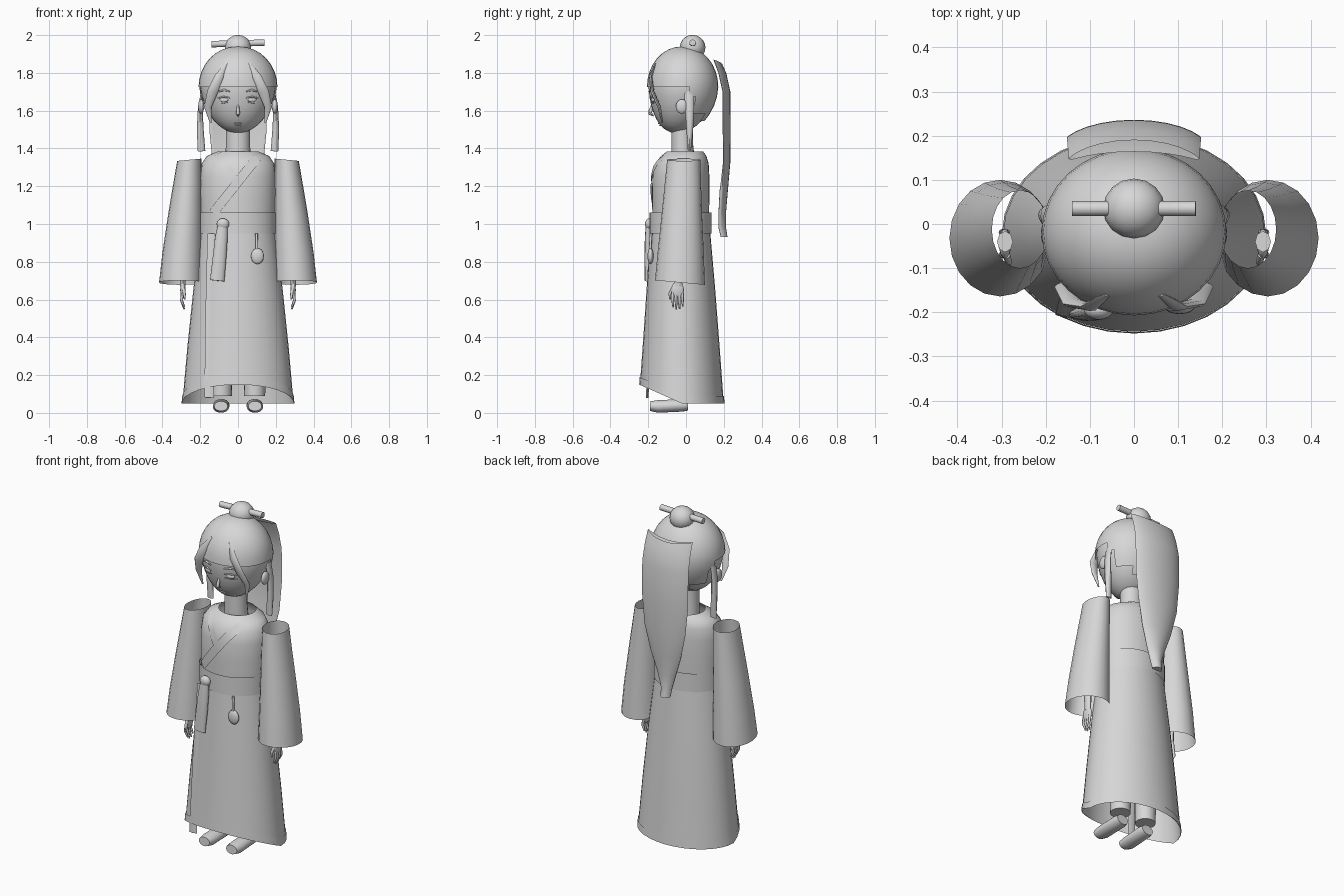
import bpy, bmesh, math
from mathutils import Vector

if "Cube" in bpy.data.objects:
    bpy.data.objects.remove(bpy.data.objects["Cube"])

GREY = bpy.data.materials.new("plain_grey")
GREY.diffuse_color = (0.68, 0.68, 0.69, 1)
GREY.use_nodes = True
GREY.node_tree.nodes["Principled BSDF"].inputs["Base Color"].default_value = GREY.diffuse_color


def finish(name, bm, angle=40):
    me = bpy.data.meshes.new(name)
    bm.to_mesh(me)
    bm.free()
    ob = bpy.data.objects.new(name, me)
    bpy.context.collection.objects.link(ob)
    me.materials.append(GREY)
    bpy.ops.object.select_all(action='DESELECT')
    ob.select_set(True)
    bpy.context.view_layer.objects.active = ob
    bpy.ops.object.shade_smooth_by_angle(angle=math.radians(angle))
    return ob


def loft(name, rings, n=28, caps=(False, False), zfun=None, keep=None):
    """Stack of ellipses (z, cx, cy, rx, ry), with optional height offset and face filter."""
    bm = bmesh.new()
    rows = []
    for i, (z, cx, cy, rx, ry) in enumerate(rings):
        row = []
        for k in range(n):
            a = 2 * math.pi * k / n
            dz = zfun(i, a) if zfun else 0
            row.append(bm.verts.new((cx + rx * math.cos(a), cy + ry * math.sin(a), z + dz)))
        rows.append(row)
    for lo, hi in zip(rows, rows[1:]):
        for k in range(n):
            bm.faces.new((lo[k], lo[(k + 1) % n], hi[(k + 1) % n], hi[k]))
    if caps[0]:
        bm.faces.new(rows[0][::-1])
    if caps[1]:
        bm.faces.new(rows[-1])
    if keep:
        drop = [f for f in bm.faces if not keep(f.calc_center_median())]
        bmesh.ops.delete(bm, geom=drop, context='FACES')
    if rings[0][0] > rings[-1][0]:
        bmesh.ops.reverse_faces(bm, faces=bm.faces[:])
    return finish(name, bm)


def ball(name, loc, size, rot=(0, 0, 0), seg=16):
    bm = bmesh.new()
    bmesh.ops.create_uvsphere(bm, u_segments=seg, v_segments=seg // 2 + 2, radius=1)
    ob = finish(name, bm, 60)
    ob.location, ob.scale, ob.rotation_euler = loc, size, rot
    return ob


def sweep(name, pts, sizes, side=(1, 0, 0), n=8):
    """Tapered tube along pts; sizes are (half width along side, half depth)."""
    bm = bmesh.new()
    pts = [Vector(p) for p in pts]
    rows = []
    for i, p in enumerate(pts):
        t = (pts[min(i + 1, len(pts) - 1)] - pts[max(i - 1, 0)]).normalized()
        s = Vector(side)
        s = (s - t * s.dot(t)).normalized()
        d = t.cross(s)
        w, h = sizes[i]
        rows.append([bm.verts.new(p + s * w * math.cos(2 * math.pi * k / n)
                                  + d * h * math.sin(2 * math.pi * k / n)) for k in range(n)])
    for lo, hi in zip(rows, rows[1:]):
        for k in range(n):
            bm.faces.new((lo[k], lo[(k + 1) % n], hi[(k + 1) % n], hi[k]))
    bm.faces.new(rows[0][::-1])
    bm.faces.new(rows[-1])
    return finish(name, bm, 50)


def front_y(rings, x, z):
    """Front surface depth of a loft at x, z."""
    rs = sorted(rings)
    z = min(max(z, rs[0][0]), rs[-1][0])
    for a, b in zip(rs, rs[1:]):
        if a[0] <= z <= b[0]:
            f = (z - a[0]) / (b[0] - a[0])
            _, _, cy, rx, ry = [p + (q - p) * f for p, q in zip(a, b)]
            return cy - ry * math.sqrt(max(0, 1 - (x / rx) ** 2))


def strip(name, rings, a, b, width, lift=0.005, steps=10):
    """Thin cloth band lying on the front of a loft, from (x, z) a to b."""
    bm = bmesh.new()
    a, b = Vector(a), Vector(b)
    d = (b - a).normalized()
    side = Vector((-d.y, d.x)) * width / 2
    prev = None
    for i in range(steps + 1):
        p = a.lerp(b, i / steps)
        row = [bm.verts.new((q.x, front_y(rings, q.x, q.y) - lift, q.y)) for q in (p - side, p + side)]
        if prev:
            bm.faces.new((prev[0], row[0], row[1], prev[1]))
        prev = row
    bmesh.ops.recalc_face_normals(bm, faces=bm.faces[:])
    return finish(name, bm)


# Robe: skirt with a hem that rises at the front, belt and bodice
def hem(i, a):
    return 0.10 * max(0, -math.sin(a)) * (1, 1, .5, 0, 0)[i]


skirt = [(.05, 0, -.022, .295, .222), (.09, 0, -.022, .291, .219), (.35, 0, -.024, .268, .202),
         (.65, 0, -.027, .237, .182), (.96, 0, -.03, .198, .158)]
loft("skirt", skirt, 32, zfun=hem)
loft("hem_band", [(z, x, y, rx + .004, ry + .004) for z, x, y, rx, ry in skirt[:2]], 32, zfun=hem)
belt = [(.95, 0, -.03, .203, .164), (1.06, 0, -.03, .203, .164)]
loft("belt", belt, 32)
torso = [(1.04, 0, -.028, .198, .15), (1.15, 0, -.028, .201, .152), (1.25, 0, -.027, .2, .151),
         (1.32, 0, -.022, .192, .142), (1.36, 0, -.012, .165, .12), (1.385, 0, -.005, .105, .095)]
loft("bodice", torso, 32)
strip("collar_right", torso, (-.10, 1.375), (.0, 1.20), .045)
strip("collar_left", torso, (.10, 1.35), (-.13, 1.06), .05, .008)

# Head, neck and hair cap
def egg(grow):
    rings = []
    for i in range(17):
        t = math.pi * i / 16
        c, s = math.cos(t), max(math.sin(t), .01)
        low = max(0, -c)
        z = 1.725 + c * (.205 if c > 0 else .245) + grow * c
        rings.append((z, 0, -.018 - .03 * low * low, (.2 - .02 * low) * s + grow, (.18 - .01 * low) * s + grow))
    return rings


head = egg(0)
loft("head", head, 32, (True, True))
loft("hair_cap", egg(.009), 32, (True, False), keep=lambda c: c.z > 1.745
     or (c.y > 0 and c.z > 1.66) or (c.y > .05 and c.z > 1.6) or (c.y > .09 and c.z > 1.53))
loft("neck", [(1.34, 0, -.015, .068, .062), (1.42, 0, -.02, .064, .058), (1.54, 0, -.02, .064, .058)], 20)

# Bun with a pin through it
ball("hair_bun", (0, .035, 1.935), (.07, .068, .066))
sweep("hair_pin", [(-.14, .035, 1.952), (.14, .035, 1.96)], [(.017, .017)] * 2, (0, 1, 0), 12)

# Ponytail: crescent sheet tapering to a blunt tip
bm = bmesh.new()
tail = [(1.85, .148, .19, .075), (1.80, .15, .213, .07), (1.70, .152, .235, .07), (1.5, .152, .236, .07),
        (1.33, .135, .235, .065), (1.18, .10, .222, .055), (1.06, .06, .212, .05), (.98, .035, .212, .05),
        (.93, .03, .22, .045)]
rows = []
for z, rx, yb, dep in tail:
    row = []
    inner = .35 if z > 1.2 else .8
    for k in range(24):
        a = 2 * math.pi * k / 24
        x, s = rx * math.cos(a), math.sin(a)
        bow = dep * (1 - math.sqrt(max(0, 1 - (.9 * math.cos(a)) ** 2)))
        y = yb - bow if s >= 0 else yb - bow + dep * inner * s
        row.append(bm.verts.new((x, y, z + (.02 * math.cos(a) ** 2 if z == 1.85 else 0))))
    rows.append(row)
for hi, lo in zip(rows, rows[1:]):
    for k in range(24):
        bm.faces.new((lo[k], lo[(k + 1) % 24], hi[(k + 1) % 24], hi[k]))
bm.faces.new(rows[-1][::-1])
finish("ponytail", bm, 60)

for s, tag in ((-1, "right"), (1, "left")):
    # Wide open sleeve
    loft("sleeve_" + tag, [(.69, s * .303, -.032, .115, .132), (.85, s * .295, -.028, .105, .122),
         (1.05, s * .28, -.022, .09, .107), (1.2, s * .268, -.017, .077, .097), (1.34, s * .258, -.012, .064, .088)],
         20, zfun=lambda i, a, s=s: -.012 * math.sin(a) * (i == 0) - .006 * s * math.cos(a) * (i == 4))
    # Hand: palm, four fingers and thumb
    sweep("wrist_" + tag, [(s * .292, -.04, .78), (s * .292, -.042, .67)], [(.018, .024), (.014, .022)])
    ball("palm_" + tag, (s * .292, -.045, .65), (.014, .034, .045))
    for k in range(4):
        y = -.07 + k * .017
        end = (.56, .548, .55, .565)[k]
        sweep("finger_%s_%d" % (tag, k), [(s * .294, y, .635), (s * .299, y, .595), (s * .285, y + .002, end)],
              [(.008, .008), (.0075, .0075), (.004, .004)])
    sweep("thumb_" + tag, [(s * .289, -.07, .66), (s * .284, -.086, .63), (s * .282, -.084, .60)],
          [(.009, .009), (.008, .008), (.004, .004)])
    # Leg and foot
    loft("leg_" + tag, [(.09, s * .088, -.01, .056, .056), (.2, s * .088, -.01, .058, .058),
                        (.45, s * .09, -.01, .065, .065)], 16, (True, True))
    sweep("shoe_" + tag, [(s * .088, .01, .042), (s * .088, -.02, .04), (s * .09, -.15, .034), (s * .09, -.19, .036)],
          [(.037, .03), (.044, .034), (.044, .034), (.036, .026)], n=14)
    # Ear and locks of hair
    ball("ear_" + tag, (s * .195, -.022, 1.622), (.016, .032, .038))
    sweep("side_lock_" + tag, [(s * .19, .015, 1.70), (s * .2, .018, 1.62), (s * .2, .02, 1.5), (s * .193, .018, 1.385)],
          [(.006, .025), (.012, .024), (.018, .018), (.02, .008)])
    sweep("front_lock_" + tag, [(s * .06, -.16, 1.85), (s * .10, -.188, 1.78), (s * .135, -.178, 1.70),
          (s * .16, -.142, 1.62), (s * .145, -.125, 1.535)],
          [(.008, .005), (.023, .009), (.028, .01), (.02, .009), (.004, .004)])
    # Eye, lids and brow
    y = front_y(head, .075, 1.66)
    ball("eye_" + tag, (s * .075, y, 1.657), (.024, .008, .012), (0, 0, s * .3))
    for part, z, dz, r in (("upper_lid", 1.668, .005, .005), ("lower_lid", 1.645, -.004, .003), ("brow", 1.702, .008, .006)):
        sweep(part + "_" + tag, [(s * x, front_y(head, x, z) - .004, z + e) for x, e in ((.043, 0), (.075, dz), (.108, -.002))],
              [(r * .5, r * .5), (r, r), (r * .5, r * .5)], (0, 0, 1))

# Nose and lips
y = front_y(head, 0, 1.6)
sweep("nose", [(0, y + .004, 1.65), (0, y - .012, 1.60), (0, y - .015, 1.585), (0, y + .004, 1.573)],
      [(.004, .004), (.009, .01), (.011, .01), (.005, .004)])
for part, z, w in (("upper_lip", 1.533, .022), ("lower_lip", 1.523, .016)):
    ball(part, (0, front_y(head, 0, z), z), (w, .007, .005), seg=12)

# Tassel at the belt, round pendant and hanging ribbon
ball("tassel_knob", (-.08, -.195, 1.0), (.033, .022, .03))
sweep("tassel", [(-.08, -.193, 1.01), (-.088, -.198, .93), (-.098, -.2, .82), (-.11, -.205, .70)],
      [(.024, .018), (.033, .02), (.036, .02), (.038, .014)], n=12)
sweep("pendant_cord", [(.098, -.185, .95), (.1, -.19, .865)], [(.007, .007)] * 2)
ball("pendant", (.103, -.188, .83), (.034, .016, .042))
sweep("ribbon", [(-.137, -.152, .95), (-.147, -.179, .55), (-.153, -.206, .08)], [(.025, .007)] * 3, n=4)
